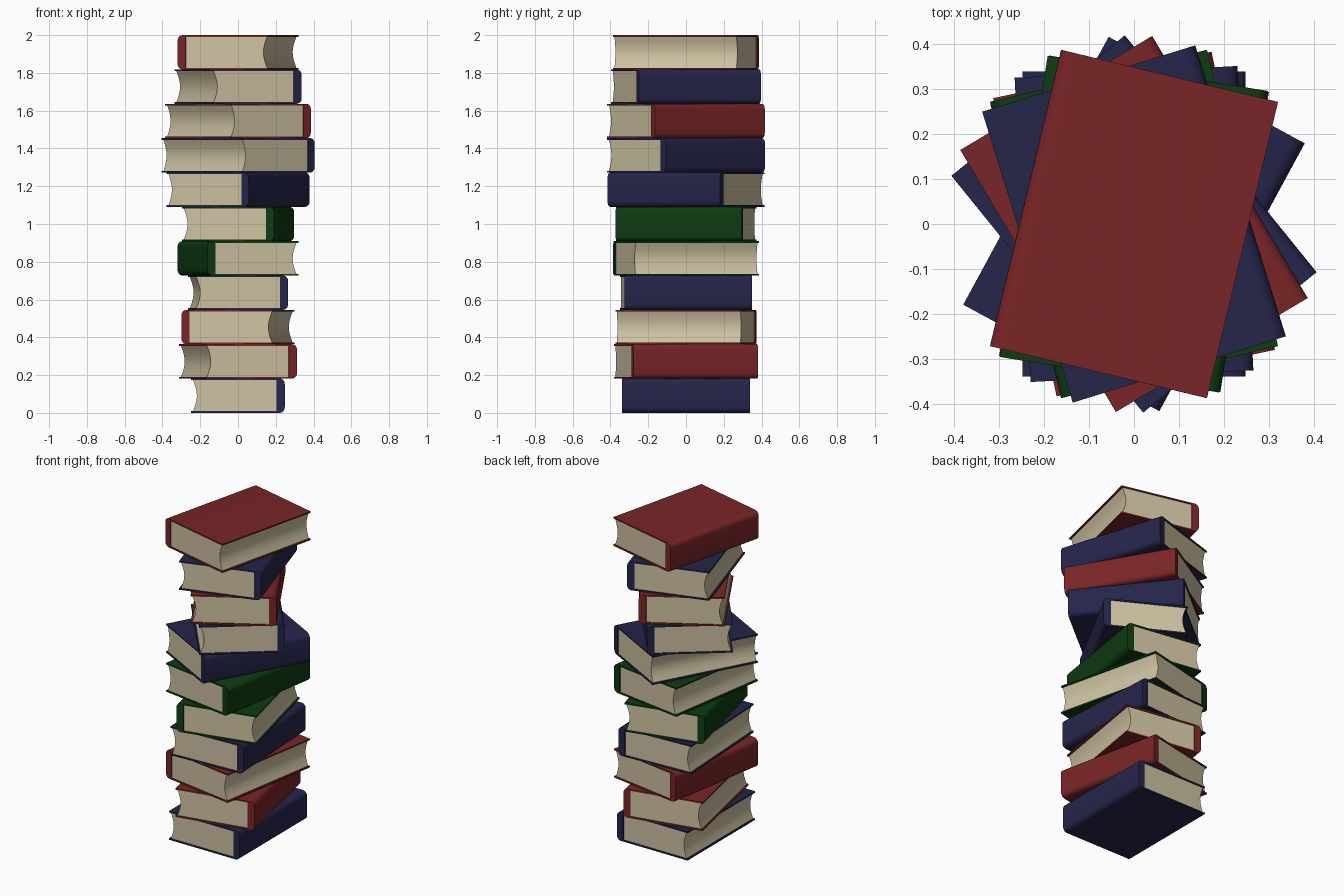
import bpy
import bmesh
from math import radians, sin, cos, pi

cube = bpy.data.objects.get("Cube")
if cube:
    bpy.data.objects.remove(cube, do_unlink=True)


def make_material(name, color):
    mat = bpy.data.materials.new(name)
    mat.use_nodes = True
    mat.diffuse_color = (*color, 1)
    mat.node_tree.nodes["Principled BSDF"].inputs["Base Color"].default_value = (*color, 1)
    return mat


RED = make_material("red cover", (0.19, 0.018, 0.02))
BLUE = make_material("blue cover", (0.018, 0.018, 0.07))
GREEN = make_material("green cover", (0.004, 0.045, 0.006))
PAPER = make_material("cream paper", (0.62, 0.54, 0.36))

COUNT = 11
STEP = 2 / COUNT          # thickness of one book
HALF_W, HALF_D = 0.2475, 0.338
BOARD = 0.009             # cover board thickness
HINGE = 0.204             # where the pages meet the spine
LIP = 0.006               # cover overhang at head and tail
RADIUS = 0.028            # rounding of the spine corners


def extrude_profile(name, profile, half_depth, material):
    """Extrude an (x, z) outline along y into a closed mesh."""
    bm = bmesh.new()
    face = bm.faces.new([bm.verts.new((x, -half_depth, z)) for x, z in profile])
    new = bmesh.ops.extrude_face_region(bm, geom=[face])["geom"]
    verts = [v for v in new if isinstance(v, bmesh.types.BMVert)]
    bmesh.ops.translate(bm, verts=verts, vec=(0, 2 * half_depth, 0))
    bmesh.ops.recalc_face_normals(bm, faces=bm.faces)
    mesh = bpy.data.meshes.new(name)
    bm.to_mesh(mesh)
    bm.free()
    mesh.materials.append(material)
    obj = bpy.data.objects.new(name, mesh)
    bpy.context.collection.objects.link(obj)
    bpy.ops.object.select_all(action="DESELECT")
    obj.select_set(True)
    bpy.context.view_layer.objects.active = obj
    bpy.ops.object.shade_smooth_by_angle(angle=radians(35))
    return obj


def corner(z, start):
    """Quarter round at the spine, sweeping from the start angle."""
    angles = [start + pi / 2 * i / 6 for i in range(7)]
    return [(HALF_W - RADIUS + RADIUS * cos(a), z + RADIUS * sin(a)) for a in angles]


# C-shaped cover: two boards joined by a rounded spine
cover_profile = (
    [(-HALF_W, 0)]
    + corner(RADIUS, -pi / 2)
    + corner(STEP - RADIUS, 0)
    + [(-HALF_W, STEP), (-HALF_W, STEP - BOARD), (HINGE, STEP - BOARD),
       (HINGE, BOARD), (-HALF_W, BOARD)]
)

# Page block with a hollow fore edge
steps = 10
page_profile = [(HINGE, BOARD), (HINGE, STEP - BOARD)] + [
    (-0.238 + 0.02 * sin(pi * i / steps),
     STEP - BOARD - (STEP - 2 * BOARD) * i / steps)
    for i in range(steps + 1)
]

# Cover colour and direction of the spine, from bottom to top
books = [
    (BLUE, 0), (RED, 12), (RED, 170.6), (BLUE, 3), (GREEN, 193.5), (GREEN, -9),
    (BLUE, -28.5), (BLUE, 39), (RED, 30.7), (BLUE, 17.3), (RED, 166.5),
]

for i, (material, angle) in enumerate(books):
    parts = (
        extrude_profile(f"book_cover_{i + 1}", cover_profile, HALF_D, material),
        extrude_profile(f"book_pages_{i + 1}", page_profile, HALF_D - LIP, PAPER),
    )
    for part in parts:
        part.location.z = i * STEP
        part.rotation_euler.z = radians(angle)
